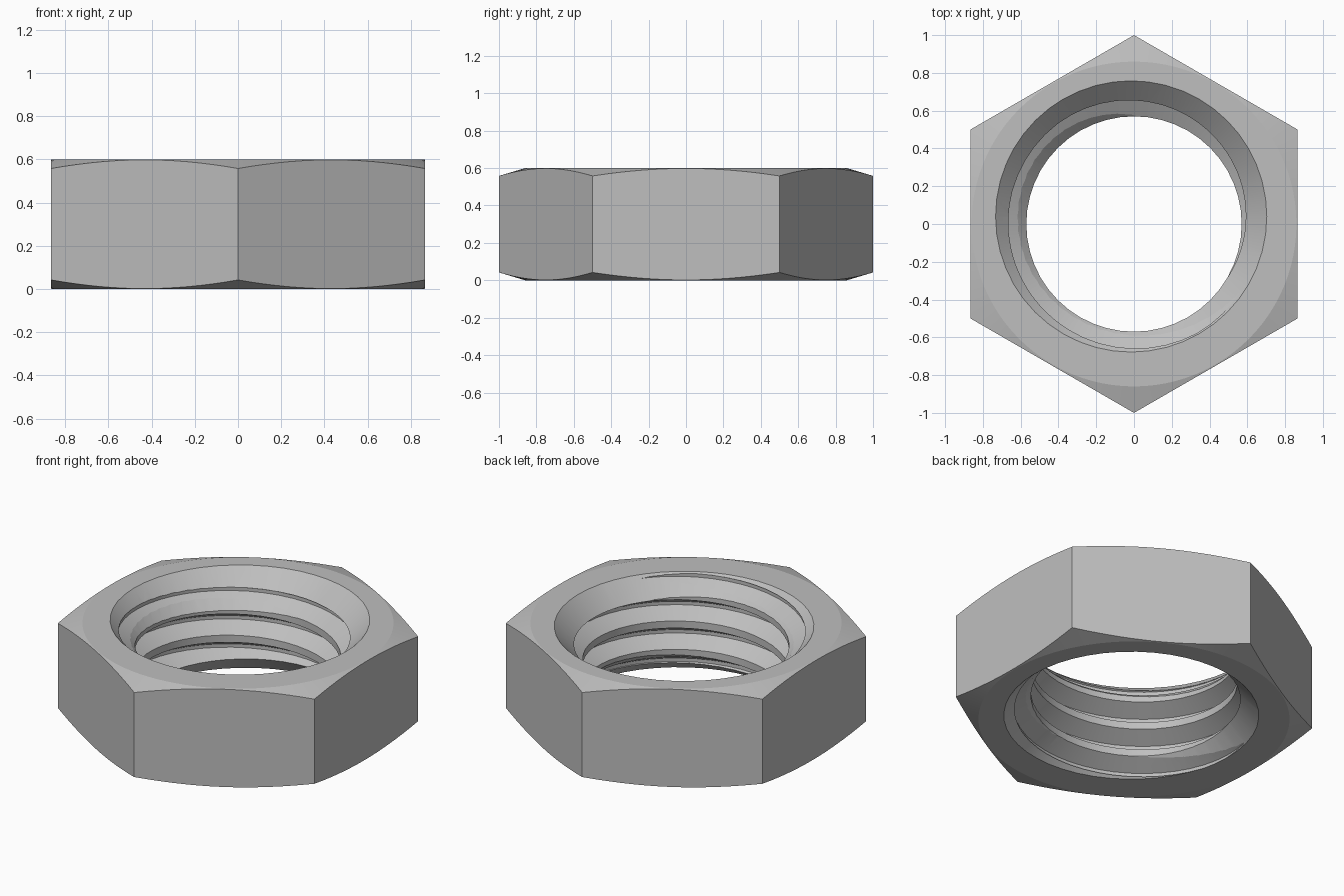
import bpy, bmesh, math

cube = bpy.data.objects.get("Cube")
if cube:
    bpy.data.objects.remove(cube)

HEIGHT = 0.6
SEGMENTS = 48
PITCH = 0.173
MINOR, MAJOR = 0.57, 0.667

steel = bpy.data.materials.new("grey_steel")
steel.use_nodes = True
colour = (0.52, 0.52, 0.52, 1)
steel.diffuse_color = colour
steel.node_tree.nodes["Principled BSDF"].inputs["Base Color"].default_value = colour


def make_object(name, bm):
    bmesh.ops.recalc_face_normals(bm, faces=bm.faces)
    mesh = bpy.data.meshes.new(name)
    bm.to_mesh(mesh)
    bm.free()
    mesh.materials.append(steel)
    obj = bpy.data.objects.new(name, mesh)
    bpy.context.collection.objects.link(obj)
    return obj


def lathe(name, profile, sides, turn=0.0, centre=(0, 0)):
    """Closed solid from stacked rings of (radius, z)."""
    bm = bmesh.new()
    rings = []
    for r, z in profile:
        angles = [turn + math.tau * i / sides for i in range(sides)]
        rings.append([bm.verts.new((centre[0] + r * math.cos(a),
                                    centre[1] + r * math.sin(a), z)) for a in angles])
    for low, high in zip(rings, rings[1:]):
        for i in range(sides):
            j = (i + 1) % sides
            bm.faces.new((low[i], low[j], high[j], high[i]))
    bm.faces.new(rings[0])
    bm.faces.new(rings[-1])
    return make_object(name, bm)


def thread_cutter(name):
    """Right-handed threaded rod; each turn joins the next one pitch higher."""
    # one pitch of the tooth: flat crest, flank, narrow root, flank
    tooth = [(MINOR, -0.125), (MINOR, 0.125), (MAJOR, 0.44), (MAJOR, 0.56)]
    rows = [(r, (turn + f) * PITCH) for turn in range(8) for r, f in tooth]
    start = 0.415 - 0.375 * PITCH - 4 * PITCH
    bm = bmesh.new()
    columns = []
    for i in range(SEGMENTS):
        a = math.tau * i / SEGMENTS
        rise = start + PITCH * i / SEGMENTS
        columns.append([bm.verts.new((r * math.cos(a), r * math.sin(a), z + rise))
                        for r, z in rows])
    columns.append(columns[0][4:])
    for left, right in zip(columns, columns[1:]):
        count = min(len(left), len(right))
        for k in range(count - 1):
            bm.faces.new((left[k], right[k], right[k + 1], left[k + 1]))
    # cap both open ends with a fan, well outside the nut
    for z in (-0.6, 1.2):
        middle = bm.verts.new((0, 0, z))
        rim = [e for e in bm.edges if e.is_boundary and (e.verts[0].co.z > 0.3) == (z > 0)
               and middle not in e.verts]
        for e in rim:
            bm.faces.new((e.verts[0], e.verts[1], middle))
    return make_object(name, bm)


def apply_boolean(target, cutter, operation):
    mod = target.modifiers.new(cutter.name, "BOOLEAN")
    mod.operation = operation
    mod.solver = "EXACT"
    mod.object = cutter
    bpy.context.view_layer.objects.active = target
    bpy.ops.object.modifier_apply(modifier=mod.name)
    bpy.data.objects.remove(cutter)


# hexagonal body, points towards front and back
nut = lathe("hex_nut", [(1, 0), (1, HEIGHT)], 6, turn=math.pi / 6)

# shallow conical chamfer on the outer corners
apply_boolean(nut, lathe("corner_chamfer", [(0.86, 0), (1.2, 0.102), (1.2, HEIGHT - 0.102),
                                            (0.86, HEIGHT)], 96), "INTERSECT")

# threaded bore
apply_boolean(nut, thread_cutter("thread_cutter"), "DIFFERENCE")

# countersinks at both mouths, slightly off centre where the thread runs out
apply_boolean(nut, lathe("top_countersink", [(0.468, HEIGHT - 0.25), (0.768, HEIGHT + 0.05)],
                         SEGMENTS, centre=(-0.015, 0.04)), "DIFFERENCE")
apply_boolean(nut, lathe("bottom_countersink", [(0.755, -0.05), (0.455, 0.25)],
                         SEGMENTS, centre=(0.038, 0.022)), "DIFFERENCE")

bpy.ops.object.select_all(action="DESELECT")
nut.select_set(True)
bpy.context.view_layer.objects.active = nut
bpy.ops.object.shade_smooth_by_angle(angle=math.radians(15))
